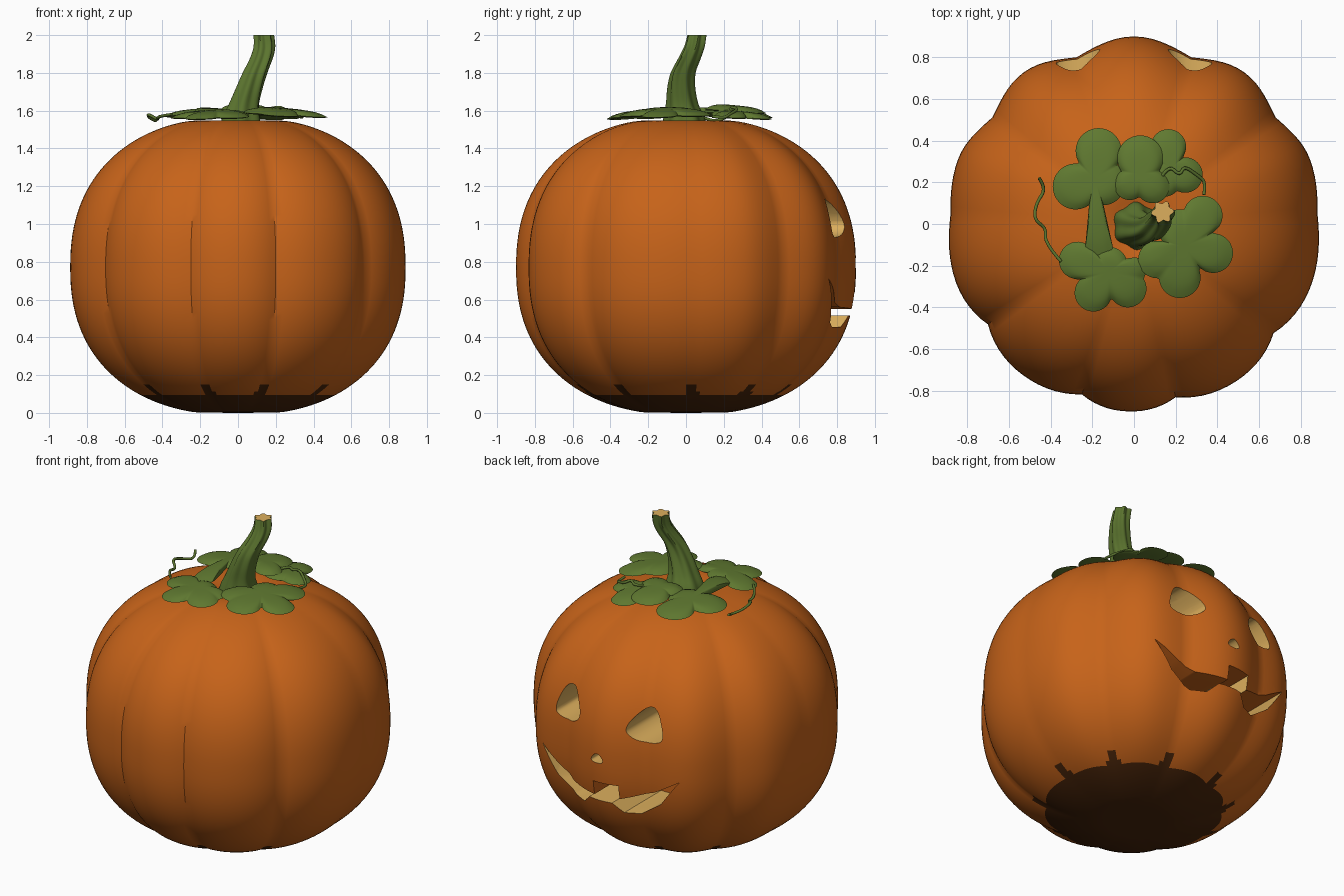
import bpy, bmesh, math
from mathutils import Vector

if "Cube" in bpy.data.objects:
    bpy.data.objects.remove(bpy.data.objects["Cube"])

def material(name, rgb):
    m = bpy.data.materials.new(name)
    m.diffuse_color = (*rgb, 1)
    m.use_nodes = True
    m.node_tree.nodes["Principled BSDF"].inputs["Base Color"].default_value = m.diffuse_color
    return m

ORANGE = material("orange skin", (0.57, 0.125, 0.010))
TAN = material("tan flesh", (0.72, 0.43, 0.11))
DARK = material("dark base", (0.065, 0.018, 0.003))
LEAF = material("leaf green", (0.115, 0.19, 0.03))
STEM = material("stem green", (0.105, 0.175, 0.028))

def finish(bm, name, mats):
    bmesh.ops.recalc_face_normals(bm, faces=bm.faces)
    me = bpy.data.meshes.new(name)
    bm.to_mesh(me)
    bm.free()
    ob = bpy.data.objects.new(name, me)
    bpy.context.collection.objects.link(ob)
    for m in mats:
        me.materials.append(m)
    return ob

def select(ob):
    bpy.ops.object.select_all(action='DESELECT')
    ob.select_set(True)
    bpy.context.view_layer.objects.active = ob

def smooth(ob, deg):
    select(ob)
    bpy.ops.object.shade_smooth_by_angle(angle=math.radians(deg))

def loft(bm, rings, caps=True):
    """Bridge rings of vertices; returns the two caps."""
    for a, b in zip(rings, rings[1:]):
        n = len(a)
        for i in range(n):
            bm.faces.new((a[i], a[(i + 1) % n], b[(i + 1) % n], b[i]))
    return [bm.faces.new(rings[0]), bm.faces.new(rings[-1])] if caps else []

# ---- pumpkin body: lobed superellipsoid with a hollow inside
# groove angle, depth, sharp crease or soft valley
GROOVES = [(3, .02, 0), (37, .055, 0), (71, .06, 0), (109, .06, 0), (143, .055, 0), (177, .02, 0),
           (214.5, .055, 1), (253, .05, 1), (283.5, .05, 1), (322, .055, 1)]
SEG = 14

columns = []      # angle, relative groove depth
for k, (a0, d0, s0) in enumerate(GROOVES):
    a1, d1, s1 = GROOVES[(k + 1) % 10]
    a1 += 360 if a1 < a0 else 0
    for i in range(SEG):
        f = i / SEG
        u = abs(2 * f - 1)
        d, sharp = (d0, s0) if f < .5 else (d1, s1)
        shape = u ** 2.2 if sharp else 0.5 * u ** 2.2 + 0.25 * (1 - math.cos(math.pi * u))
        columns.append((math.radians(a0 + (a1 - a0) * f), d * shape))

def shell(bm, radius, low, high, mid=0.77, rows=72, dimple=0.06):
    rings = []
    for j in range(1, rows):
        t = math.pi * (j / rows - 0.5)
        c, s = math.cos(t) ** (2 / 2.3), abs(math.sin(t)) ** (2 / 2.3)
        z = max(mid + (s * high if t > 0 else -s * low), 0.008 * c)
        r0 = radius * c
        if t > 0:
            z -= dimple * math.exp(-(r0 / 0.15) ** 2)
        fade = min(1, c * 1.5)
        rings.append([bm.verts.new((r0 * (1 - d * fade) * math.cos(a),
                                    r0 * (1 - d * fade) * math.sin(a), z)) for a, d in columns])
    loft(bm, rings)

bm = bmesh.new()
shell(bm, 0.815, 0.67, 0.70)
shell(bm, 0.90, 0.782, 0.798)
body = finish(bm, "pumpkin_body", [ORANGE, TAN, DARK])

# ---- carved face: prisms cut through the back wall (+y)
def chaikin(pts, n=3):
    for _ in range(n):
        out = []
        for (x0, z0), (x1, z1) in zip(pts, pts[1:] + pts[:1]):
            out += [(x0 * .75 + x1 * .25, z0 * .75 + z1 * .25), (x0 * .25 + x1 * .75, z0 * .25 + z1 * .75)]
        pts = out
    return pts

def carve(name, pts, is_tan=lambda i: True):
    bm = bmesh.new()
    rings = [[bm.verts.new((x, y, z)) for x, z in pts] for y in (0.45, 1.15)]
    loft(bm, rings)
    bm.faces.ensure_lookup_table()
    for i, f in enumerate(bm.faces):
        f.material_index = 1 if is_tan(i) else 0
    cutter = finish(bm, name, [ORANGE, TAN, DARK])
    cutter.hide_render = True
    select(body)
    mod = body.modifiers.new("cut", 'BOOLEAN')
    mod.operation, mod.solver, mod.object = 'DIFFERENCE', 'EXACT', cutter
    bpy.ops.object.modifier_apply(modifier=mod.name)
    bpy.data.objects.remove(cutter)

EYE = [(.295, 1.18), (.395, .96), (.32, .925), (.21, .935), (.14, 1.01)]
for side in (1, -1):
    carve("eye_cutter", chaikin([(side * x, z) for x, z in EYE]))
carve("nose_cutter", chaikin([(0, .84), (.06, .765), (-.06, .765)]))
low = [(.48, .71), (.36, .545), (.23, .455), (.14, .455), (.08, .515)]
up = [(-.33, .62), (-.22, .58), (-.13, .55), (-.13, .64), (.03, .64), (.03, .55), (.22, .56), (.33, .615)]
carve("mouth_cutter", low + [(-x, z) for x, z in low[::-1]] + up, lambda i: i < 9 or i == 12)

# dark underside, reaching higher in the grooves
for p in body.data.polygons:
    c = p.center
    ang = math.degrees(math.atan2(c.y, c.x)) % 360
    near = min(abs((ang - g[0] + 180) % 360 - 180) for g in GROOVES)
    if c.z < 0.10 + 0.08 * max(0, 1 - near / 4) and p.normal.z < 0:
        p.material_index = 2
smooth(body, 35)

# ---- stem: ribbed, curved sweep with a tan cut end
path = [(.01, -.01, 1.48, .125), (.015, -.01, 1.56, .11), (.03, -.02, 1.63, .088), (.06, -.025, 1.72, .075),
        (.09, -.015, 1.80, .068), (.125, .02, 1.88, .062), (.14, .045, 1.94, .058), (.137, .058, 2.0, .055)]
bm = bmesh.new()
rings = []
pts = [Vector(p) for p in path]
for i in range(len(pts) - 1):
    p0, p1, p2, p3 = pts[max(i - 1, 0)], pts[i], pts[i + 1], pts[min(i + 2, len(pts) - 1)]
    for t in ([0, .25, .5, .75] if i < len(pts) - 2 else [0, .25, .5, .75, 1]):
        q = 0.5 * (2 * p1 + (p2 - p0) * t + (2 * p0 - 5 * p1 + 4 * p2 - p3) * t * t
                   + (3 * p1 - p0 - 3 * p2 + p3) * t ** 3)
        ribs = 0.12 + 0.16 * (q.z - 1.48) / 0.52
        rings.append([])
        for k in range(48):
            a = math.tau * k / 48
            r = q.w * (1 - ribs * (0.5 - 0.5 * math.cos(6 * (a + q.z))))
            rings[-1].append(bm.verts.new((q.x + r * math.cos(a), q.y + r * math.sin(a), q.z)))
loft(bm, rings)[1].material_index = 1
smooth(finish(bm, "stem", [STEM, TAN]), 40)

# ---- leaves: domed plates whose outline is a union of round lobes
def leaf(name, cx, cy, z, lobes, n=96, rows=7):
    bm = bmesh.new()
    out = []
    for k in range(n):
        d = Vector((math.cos(math.tau * k / n), math.sin(math.tau * k / n)))
        best = 0.04
        for x, y, r in lobes:
            v = Vector((x - cx, y - cy))
            b = v.dot(d)
            disc = b * b - v.length_squared + r * r
            if disc > 0:
                best = max(best, b + math.sqrt(disc))
        out.append(d * best)
    def ring(s, h):
        vs = []
        for o in out:
            x, y = cx + o.x * s, cy + o.y * s
            droop = 0.09 * max(0, math.hypot(x, y) - 0.2)
            vs.append(bm.verts.new((x, y, z + h - droop)))
        return vs
    rings = [ring(.03, 0)] + [ring(s, 0) for s in (.5, .9)]
    rings += [ring(1, .006)]
    rings += [ring(1 - .97 * j / rows, .008 + .026 * (1 - (1 - j / rows) ** 4)) for j in range(1, rows + 1)]
    loft(bm, rings)
    smooth(finish(bm, name, [LEAF]), 50)

leaf("leaf_back_left", -.19, .22, 1.583, [(-.17, .35, .11), (-.28, .18, .11), (-.15, .2, .11), (-.17, -.10, .07)])
leaf("leaf_back", .03, .24, 1.60, [(.03, .315, .11), (-.02, .19, .075), (.09, .18, .08)])
leaf("leaf_back_right", .18, .27, 1.575, [(.165, .37, .085), (.245, .235, .085), (.14, .22, .09)])
leaf("leaf_front_right", .24, -.11, 1.585, [(.33, .04, .095), (.38, -.14, .095), (.22, -.255, .10),
                                           (.11, -.17, .09), (.22, -.03, .10)])
leaf("leaf_front_left", -.12, -.23, 1.573, [(-.27, -.175, .09), (-.195, -.33, .09), (-.03, -.31, .09),
                                          (.0, -.22, .06), (-.12, -.20, .09)])

# ---- tendrils: thin curled vines
def tendril(name, points, radius=0.008):
    cu = bpy.data.curves.new(name, 'CURVE')
    cu.dimensions = '3D'
    cu.bevel_depth, cu.bevel_resolution, cu.use_fill_caps = radius, 2, True
    sp = cu.splines.new('NURBS')
    sp.points.add(len(points) - 1)
    for p, co in zip(sp.points, points):
        p.co = (*co, 1)
    sp.order_u, sp.use_endpoint_u, sp.resolution_u = 3, True, 6
    ob = bpy.data.objects.new(name, cu)
    bpy.context.collection.objects.link(ob)
    cu.materials.append(STEM)
    select(ob)
    bpy.ops.object.convert(target='MESH')
    smooth(bpy.context.object, 50)

tendril("tendril_left", [(-.455, .22, 1.57), (-.42, .17, 1.54), (-.47, .10, 1.56), (-.48, .02, 1.585),
                         (-.42, -.02, 1.55), (-.43, -.09, 1.57), (-.35, -.18, 1.58)])
tendril("tendril_right", [(.10, .17, 1.60), (.16, .29, 1.61), (.22, .23, 1.62), (.24, .28, 1.61),
                          (.31, .23, 1.58), (.345, .20, 1.56), (.335, .14, 1.57)])
